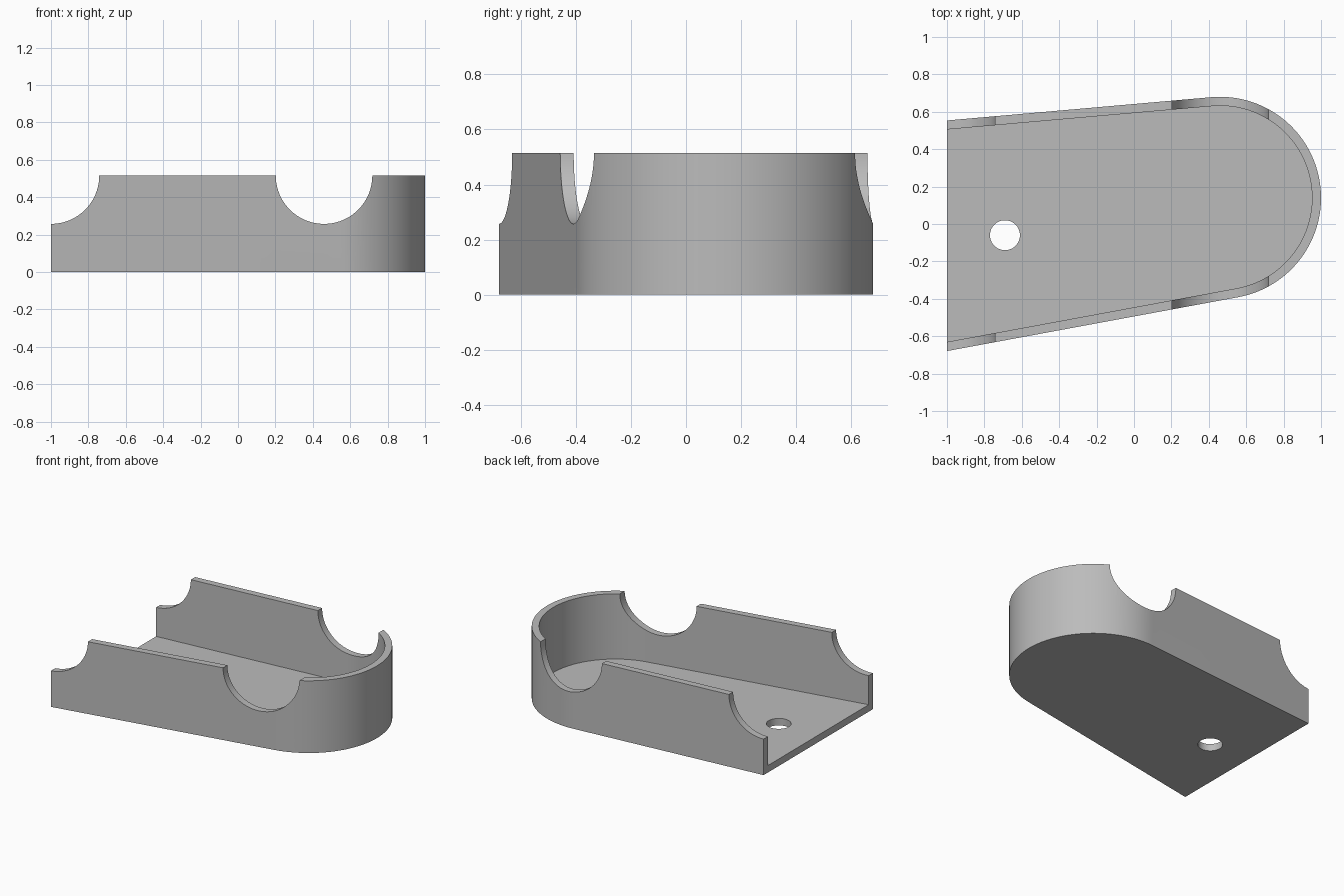
import bpy, bmesh, math
from mathutils import Vector

if "Cube" in bpy.data.objects:
    bpy.data.objects.remove(bpy.data.objects["Cube"])

HEIGHT, FLOOR, WALL = 0.515, 0.05, 0.048
CENTRE, RADIUS = Vector((0.46, 0.14)), 0.54
FRONT_SLOPE, BACK_SLOPE = math.atan(0.185), math.atan(0.088)

grey = bpy.data.materials.new("plain grey")
grey.use_nodes = True
colour = (0.5, 0.5, 0.5, 1)
grey.diffuse_color = colour
grey.node_tree.nodes["Principled BSDF"].inputs["Base Color"].default_value = colour


def outline(radius, left):
    """Rounded nose with two tangent sides running to a straight open end."""
    start, end = FRONT_SLOPE - math.pi / 2, BACK_SLOPE + math.pi / 2
    steps = 72
    arc = []
    for i in range(steps + 1):
        a = start + (end - start) * i / steps
        arc.append(CENTRE + radius * Vector((math.cos(a), math.sin(a))))
    front = (left, arc[0].y + (left - arc[0].x) * math.tan(FRONT_SLOPE))
    back = (left, arc[-1].y + (left - arc[-1].x) * math.tan(BACK_SLOPE))
    return [front] + [tuple(p) for p in arc] + [back]


def prism(name, points, low, high):
    bm = bmesh.new()
    base = bm.faces.new([bm.verts.new((x, y, low)) for x, y in points])
    top = bmesh.ops.extrude_face_region(bm, geom=[base])["geom"]
    verts = [g for g in top if isinstance(g, bmesh.types.BMVert)]
    bmesh.ops.translate(bm, verts=verts, vec=(0, 0, high - low))
    bmesh.ops.recalc_face_normals(bm, faces=bm.faces)
    mesh = bpy.data.meshes.new(name)
    bm.to_mesh(mesh)
    bm.free()
    obj = bpy.data.objects.new(name, mesh)
    bpy.context.collection.objects.link(obj)
    mesh.materials.append(grey)
    return obj


def cylinder(name, radius, depth, location, rotation=(0, 0, 0)):
    bpy.ops.mesh.primitive_cylinder_add(vertices=96, radius=radius, depth=depth,
                                        location=location, rotation=rotation)
    obj = bpy.context.object
    obj.name = name
    obj.data.materials.append(grey)
    return obj


# Tray body
tray = prism("tray", outline(RADIUS, -1), 0, HEIGHT)

# Hollow, side notches and floor hole
sideways = (math.pi / 2, 0, 0)
cutters = [
    prism("hollow_cutter", outline(RADIUS - WALL, -1.2), FLOOR, 1),
    cylinder("nose_notch_cutter", 0.258, 3, (0.46, 0, HEIGHT), sideways),
    cylinder("end_notch_cutter", 0.258, 3, (-1, 0, HEIGHT), sideways),
    cylinder("floor_hole_cutter", 0.08, 0.4, (-0.69, -0.06, 0)),
]
bpy.context.view_layer.objects.active = tray
for cutter in cutters:
    mod = tray.modifiers.new(cutter.name, "BOOLEAN")
    mod.operation, mod.solver, mod.object = "DIFFERENCE", "EXACT", cutter
    bpy.ops.object.modifier_apply(modifier=mod.name)
    bpy.data.objects.remove(cutter)

# Smooth curved walls, sharp rims
bpy.ops.object.select_all(action="DESELECT")
tray.select_set(True)
bpy.ops.object.shade_smooth_by_angle(angle=math.radians(30))
